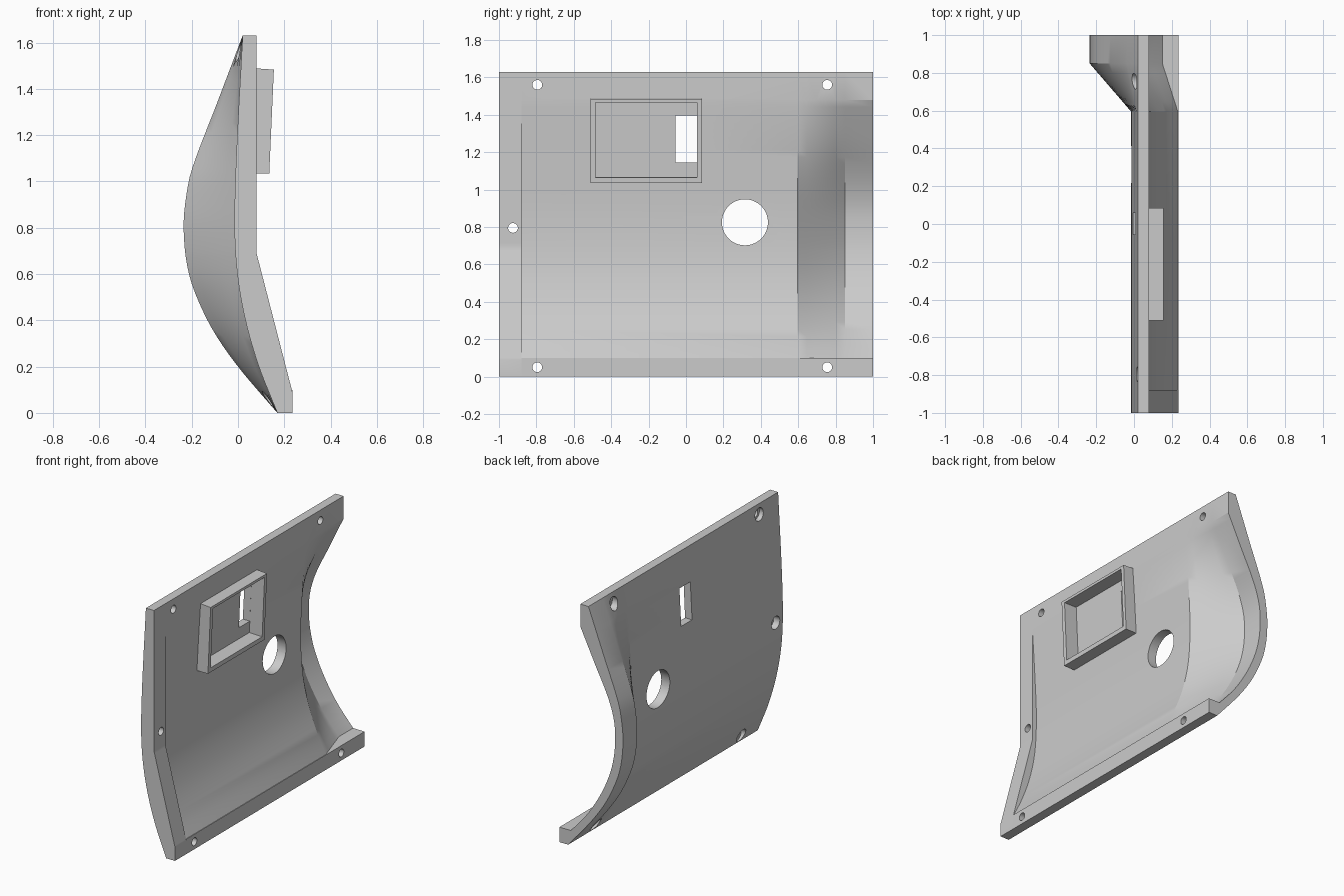
import bpy, bmesh, math
from mathutils import Matrix, Vector

cube = bpy.data.objects.get("Cube")
if cube:
    bpy.data.objects.remove(cube, do_unlink=True)

grey = bpy.data.materials.new("plain_grey")
grey.use_nodes = True
COLOUR = (0.6, 0.6, 0.6, 1)
grey.diffuse_color = COLOUR
grey.node_tree.nodes["Principled BSDF"].inputs["Base Color"].default_value = COLOUR

HEIGHT, LIP_TOP, LIP_BOTTOM = 1.63, 1.48, 0.1

# Profiles as (z, x), bottom to top
OUTER_MAIN = [(0, .17), (.2, .09), (.4, .032), (.6, -.003), (.8, -.015), (1.1, -.008), (1.63, .02)]
OUTER_FLARE = [(0, .17), (.2, 0), (.36, -.11), (.53, -.19), (.65, -.222), (.8, -.235),
               (.92, -.226), (1.05, -.2), (1.34, -.09), (1.63, .02)]
INNER_MAIN = [(.1, .232), (.22, .172), (.4, .105), (.6, .062), (.85, .048), (1.15, .06), (1.48, .08)]
INNER_FLARE = [(.1, .15), (.24, .03), (.4, -.07), (.55, -.136), (.68, -.168), (.8, -.177),
               (.92, -.168), (1.06, -.125), (1.27, -.022), (1.48, .08)]
FLANGE = [(0, .235), (.09, .235), (.69, .08), (1.63, .08)]


def smooth(points, z):
    """Cubic interpolation of x at height z."""
    def slope(i):
        a, b = points[max(i - 1, 0)], points[min(i + 1, len(points) - 1)]
        return (b[1] - a[1]) / (b[0] - a[0])
    for i in range(len(points) - 1):
        (z0, x0), (z1, x1) = points[i], points[i + 1]
        if z <= z1 + 1e-6:
            break
    h = z1 - z0
    t = (z - z0) / h
    return ((1 + 2 * t) * (1 - t) ** 2 * x0 + t * (1 - t) ** 2 * h * slope(i)
            + t * t * (3 - 2 * t) * x1 + t * t * (t - 1) * h * slope(i + 1))


def linear(points, z):
    for (z0, x0), (z1, x1) in zip(points, points[1:]):
        if z <= z1 + 1e-6:
            return x0 + (x1 - x0) * (z - z0) / (z1 - z0)


def inner(points, z):
    """Inside face with flat strips along the top and bottom."""
    if z < LIP_BOTTOM:
        return .235
    return .08 if z >= LIP_TOP else smooth(points, z)


def make_object(name, bm):
    bmesh.ops.recalc_face_normals(bm, faces=bm.faces)
    mesh = bpy.data.meshes.new(name)
    bm.to_mesh(mesh)
    bm.free()
    mesh.materials.append(grey)
    obj = bpy.data.objects.new(name, mesh)
    bpy.context.collection.objects.link(obj)
    return obj


def prism(name, outline, y0, y1):
    """Extrude an x-z outline along y."""
    bm = bmesh.new()
    face = bm.faces.new([bm.verts.new((x, y0, z)) for x, z in outline])
    new = bmesh.ops.extrude_face_region(bm, geom=[face])["geom"]
    bmesh.ops.translate(bm, vec=(0, y1 - y0, 0),
                        verts=[v for v in new if isinstance(v, bmesh.types.BMVert)])
    return make_object(name, bm)


def cylinder(name, y, z, radius, x0, x1, sides=32):
    bm = bmesh.new()
    place = Matrix.Translation(((x0 + x1) / 2, y, z)) @ Matrix.Rotation(math.pi / 2, 4, 'Y')
    bmesh.ops.create_cone(bm, cap_ends=True, segments=sides, radius1=radius,
                          radius2=radius, depth=x1 - x0, matrix=place)
    return make_object(name, bm)


def combine(target, tool, operation):
    mod = target.modifiers.new(operation.lower(), 'BOOLEAN')
    mod.object, mod.operation, mod.solver = tool, operation, 'EXACT'
    tool.hide_render = True
    bpy.context.view_layer.objects.active = target
    bpy.ops.object.modifier_apply(modifier=mod.name)
    bpy.data.objects.remove(tool, do_unlink=True)


# Curved panel: closed rings lofted along y
levels = [0, .09, .0995, LIP_BOTTOM]
levels += [LIP_BOTTOM + (LIP_TOP - LIP_BOTTOM) * i / 36 for i in range(1, 37)]
levels += [.69, HEIGHT]
levels.sort()
FLARE_START, FLARE_END = .595, .85
stations = [(-1, True), (-.88, True), (-.8795, False)]
stations += [(FLARE_START + (FLARE_END - FLARE_START) * i / 5, False) for i in range(6)] + [(1, False)]

bm = bmesh.new()
rings = []
for y, flange in stations:
    f = min(max((y - FLARE_START) / (FLARE_END - FLARE_START), 0), 1)
    outside, inside = [], []
    for z in levels:
        out = (1 - f) * smooth(OUTER_MAIN, z) + f * smooth(OUTER_FLARE, z)
        inn = (1 - f) * inner(INNER_MAIN, z) + f * inner(INNER_FLARE, z)
        outside.append(Vector((out, y, z)))
        inside.append(Vector((linear(FLANGE, z) if flange else inn, y, z)))
    rings.append([bm.verts.new(p) for p in outside + inside[::-1]])
for a, b in zip(rings, rings[1:]):
    for i in range(len(a)):
        j = (i + 1) % len(a)
        bm.faces.new((a[i], a[j], b[j], b[i]))
for ring in (rings[0], rings[-1]):
    for i in range(len(levels) - 1):
        bm.faces.new((ring[i], ring[i + 1], ring[-2 - i], ring[-1 - i]))
panel = make_object("curved_panel", bm)

# Raised display frame, its pocket and the window slot
combine(panel, prism("display_frame", [(.05, 1.035), (.135, 1.035), (.155, 1.483), (.05, 1.49)],
                     -.51, .085), 'UNION')
combine(panel, prism("pocket_cutter", [(.042, 1.068), (.3, 1.06), (.3, 1.462), (.06, 1.468)],
                     -.483, .06), 'DIFFERENCE')
combine(panel, prism("slot_cutter", [(-.2, 1.145), (.3, 1.145), (.3, 1.395), (-.2, 1.395)],
                     -.055, .0595), 'DIFFERENCE')

# Round opening
combine(panel, cylinder("opening_cutter", .315, .825, .123, -.4, .4, 64), 'DIFFERENCE')

# Screw holes with wider recesses on the outside
for y, z, seat in [(-.795, 1.56, .045), (.755, 1.56, .045), (-.925, .795, .03),
                   (-.795, .05, .18), (.755, .05, .18)]:
    combine(panel, cylinder("screw_cutter", y, z, .026, -.4, .4), 'DIFFERENCE')
    combine(panel, cylinder("recess_cutter", y, z, .043, -.4, seat), 'DIFFERENCE')

bpy.ops.object.select_all(action='DESELECT')
panel.select_set(True)
bpy.context.view_layer.objects.active = panel
bpy.ops.object.shade_smooth_by_angle(angle=math.radians(25))
